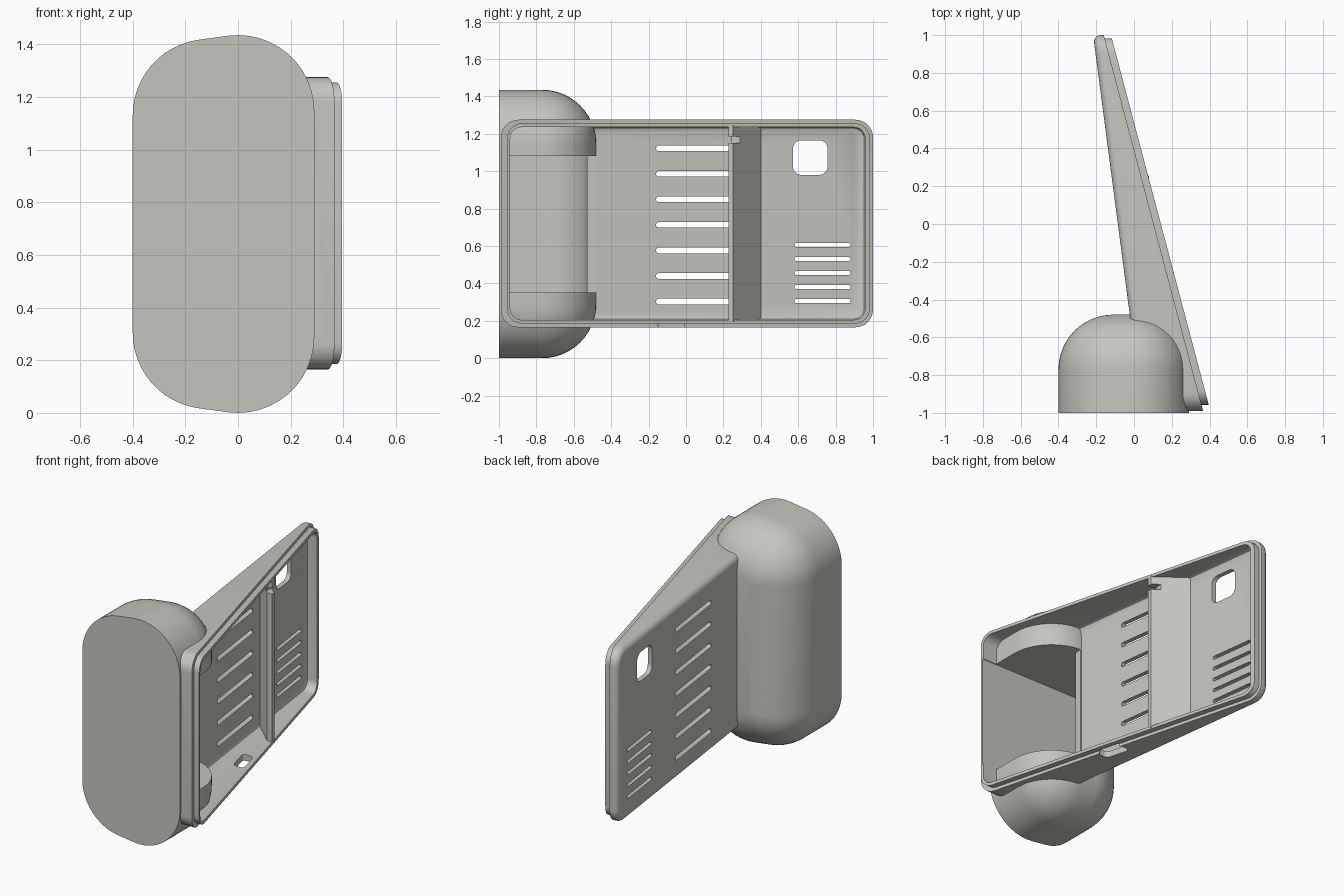
import bpy, bmesh, math

if "Cube" in bpy.data.objects:
    bpy.data.objects.remove(bpy.data.objects["Cube"])

grey = bpy.data.materials.new("warm grey")
grey.diffuse_color = (0.56, 0.56, 0.52, 1)
grey.use_nodes = True
grey.node_tree.nodes["Principled BSDF"].inputs["Base Color"].default_value = grey.diffuse_color


def loft(name, *ring_groups):
    """Capped skin through each list of equal-length rings."""
    bm = bmesh.new()
    for rings in ring_groups:
        vs = [[bm.verts.new(p) for p in r] for r in rings]
        n = len(vs[0])
        for a, b in zip(vs, vs[1:]):
            for i in range(n):
                j = (i + 1) % n
                bm.faces.new((a[i], a[j], b[j], b[i]))
        bm.faces.new(vs[0][::-1])
        bm.faces.new(vs[-1])
    bmesh.ops.recalc_face_normals(bm, faces=bm.faces)
    me = bpy.data.meshes.new(name)
    bm.to_mesh(me)
    bm.free()
    me.materials.append(grey)
    ob = bpy.data.objects.new(name, me)
    bpy.context.collection.objects.link(ob)
    return ob


def boolean(ob, other, op):
    bpy.context.view_layer.objects.active = ob
    m = ob.modifiers.new("cut", 'BOOLEAN')
    m.object, m.operation, m.solver = other, op, 'EXACT'
    bpy.ops.object.modifier_apply(modifier=m.name)
    bpy.data.objects.remove(other)


def rounded(y0, y1, z0, z1, r, inset=0.0, seg=8):
    """Rounded rectangle as (y, z) points."""
    pts = []
    for cy, cz, a0 in ((y1 - r, z1 - r, 0), (y0 + r, z1 - r, 90),
                       (y0 + r, z0 + r, 180), (y1 - r, z0 + r, 270)):
        for i in range(seg + 1):
            a = math.radians(a0 + 90 * i / seg)
            pts.append((cy + (r - inset) * math.cos(a), cz + (r - inset) * math.sin(a)))
    return pts


def lay(pts, fx, off=0.0):
    """Put (y, z) points on a slanted plane x = fx(y) + off."""
    return [(fx(y) + off, y, z) for y, z in pts]


def prism_z(name, pts, z0, z1):
    return loft(name, [[(x, y, z0) for x, y in pts], [(x, y, z1) for x, y in pts]])


def rim(y):       # plane of the open side
    return 0.365 - 0.2645 * (y + 0.985)


def back(y):      # plane of the slotted panel
    return -0.02 - 0.131 * (y + 0.5)


# Wedge shell with softened back edges
BODY = (-0.99, 1.0, 0.165, 1.275, 0.095)
rings = [lay(rounded(*BODY), rim)]
for i in range(6):
    a = math.radians(90 * i / 5)
    rings.append(lay(rounded(*BODY, inset=0.04 * (1 - math.cos(a))), back,
                     0.04 * (1 - math.sin(a))))
shell = loft("wedge_housing", rings)

# Raised lip around the opening
lip = rounded(-0.957, 0.983, 0.185, 1.255, 0.08)
boolean(shell, loft("lip", [lay(lip, rim, -0.015), lay(lip, rim, 0.038)]), 'UNION')

# Hollow interior with a rounded floor edge
CAV = (-0.94, 0.957, 0.205, 1.235, 0.06)
boolean(shell, loft("cavity", [lay(rounded(*CAV), rim, 0.1), lay(rounded(*CAV), back, 0.045),
                               lay(rounded(*CAV, inset=0.005), back, 0.035),
                               lay(rounded(*CAV, inset=0.015), back, 0.03)]), 'DIFFERENCE')

# Domed pod: a six-sided core grown by a shrinking radius
R = 0.29
core = [(-0.11, 0.305), (0, 0.29), (0, 1.145), (-0.11, 1.13)]


def pod_ring(r, y):
    pts = []
    tilt = 7.77
    for (cx, cz), a0, a1 in ((core[0], 180, 270 - tilt), (core[1], 270 - tilt, 360),
                             (core[2], 0, 90 + tilt), (core[3], 90 + tilt, 180)):
        for i in range(13):
            a = math.radians(a0 + (a1 - a0) * i / 12)
            pts.append((cx + r * math.cos(a), y, cz + r * math.sin(a)))
    return pts


rings = [pod_ring(R, -1.0)]
for i in range(13):
    a = math.radians(88 * i / 12)
    rings.append(pod_ring(R * math.cos(a), -0.77 + R * math.sin(a)))
boolean(shell, loft("pod", rings), 'UNION')

# Pocket inside the pod, open to the wedge
arc = [(-0.11 - 0.24 * math.cos(math.radians(9 * i)), -0.77 + 0.24 * math.sin(math.radians(9 * i)))
       for i in range(11)]
pocket = [(-0.35, -0.945)] + arc + [(0.014, -0.53), (0.014, -0.45), (0.5, -0.45), (0.5, -0.945)]
boolean(shell, prism_z("pocket", pocket, 0.35, 1.08), 'DIFFERENCE')

# Vent slots and the square window
holes = [rounded(-0.16, 0.28, 0.303 + 0.1365 * i - 0.015, 0.303 + 0.1365 * i + 0.015, 0.0145, seg=4)
         for i in range(7)]
holes += [rounded(0.58, 0.88, 0.305 + 0.075 * i - 0.011, 0.305 + 0.075 * i + 0.011, 0.0105, seg=4)
          for i in range(5)]
holes.append(rounded(0.572, 0.757, 0.98, 1.165, 0.045))
boolean(shell, loft("vents", *[[lay(h, back, -0.03), lay(h, back, 0.05)] for h in holes]), 'DIFFERENCE')

# Port through the bottom wall
port = [(rim(y) + d, y) for y, d in rounded(-0.16, 0.0, -0.07, 0.005, 0.025)]
boolean(shell, prism_z("port", port, 0.1, 0.25), 'DIFFERENCE')

# Slanted divider with a small cable notch
divider = prism_z("divider", [(0.045, 0.228), (0.08, 0.228), (0.08, 0.252),
                              (-0.12, 0.41), (-0.122, 0.385)], 0.195, 1.245)
boolean(divider, prism_z("notch", [(0.03, 0.2), (0.12, 0.2), (0.12, 0.29), (0.03, 0.29)],
                         1.15, 1.185), 'DIFFERENCE')

# Smooth curves, crisp edges
for ob in (shell, divider):
    bpy.ops.object.select_all(action='DESELECT')
    ob.select_set(True)
    bpy.context.view_layer.objects.active = ob
    bpy.ops.object.shade_smooth_by_angle(angle=math.radians(30))
